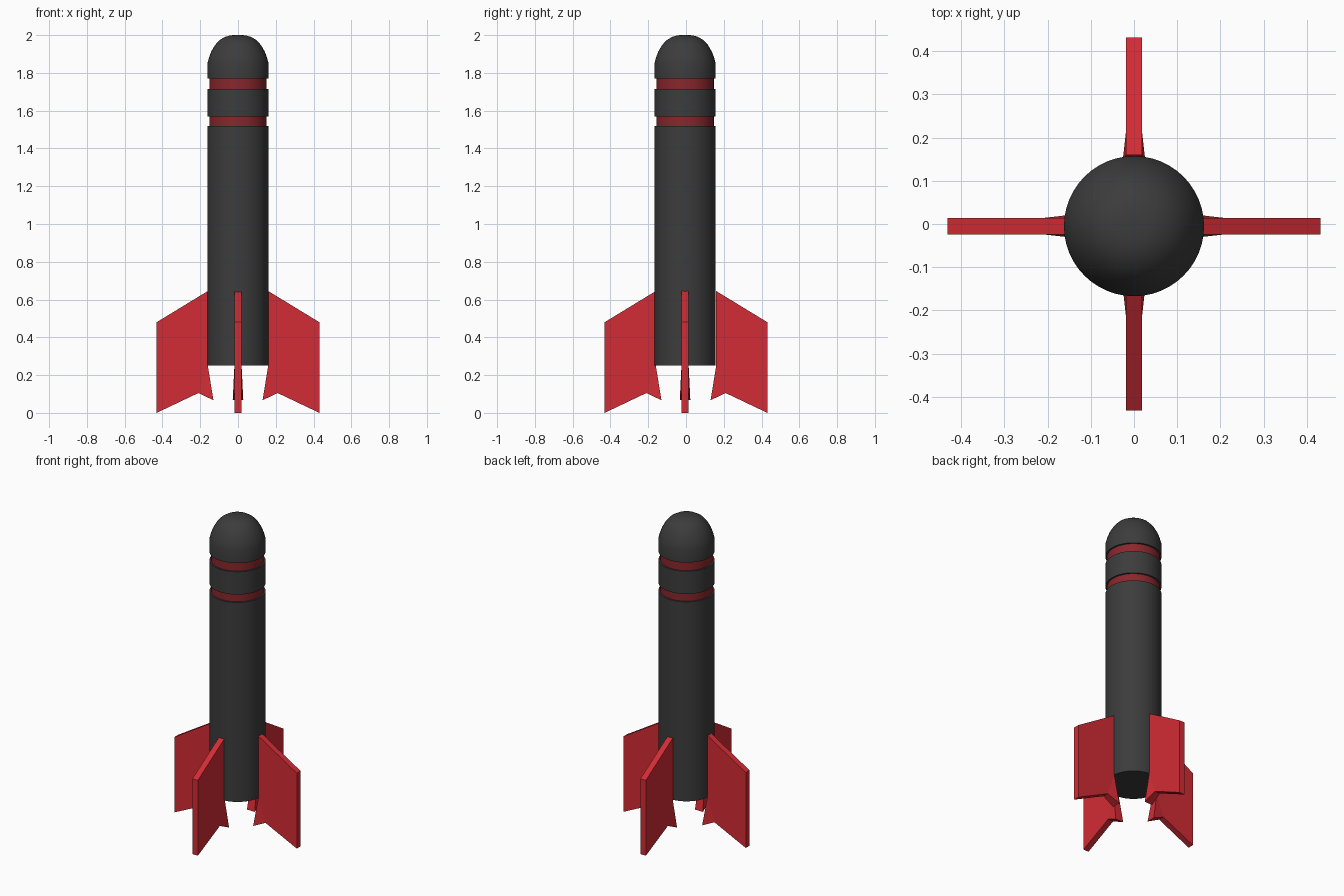
import bpy, bmesh, math
from mathutils import Matrix

if "Cube" in bpy.data.objects:
    bpy.data.objects.remove(bpy.data.objects["Cube"])

CY = -0.005  # body axis sits slightly forward


def material(name, color):
    m = bpy.data.materials.new(name)
    m.diffuse_color = (*color, 1)
    m.use_nodes = True
    m.node_tree.nodes["Principled BSDF"].inputs["Base Color"].default_value = m.diffuse_color
    return m


def finish(bm, name, mat):
    bmesh.ops.recalc_face_normals(bm, faces=bm.faces)
    me = bpy.data.meshes.new(name)
    bm.to_mesh(me)
    bm.free()
    me.materials.append(mat)
    ob = bpy.data.objects.new(name, me)
    bpy.context.collection.objects.link(ob)
    return ob


def lathe(name, profile, mat, n=48):
    """Revolve (radius, z) points about the body axis and cap both ends."""
    bm = bmesh.new()
    rings = [[bm.verts.new((r * math.cos(2 * math.pi * i / n),
                            CY + r * math.sin(2 * math.pi * i / n), z))
              for i in range(n)] for r, z in profile]
    for a, b in zip(rings, rings[1:]):
        for i in range(n):
            j = (i + 1) % n
            bm.faces.new((a[i], a[j], b[j], b[i]))
    bm.faces.new(rings[0])
    bm.faces.new(rings[-1])
    ob = finish(bm, name, mat)
    bpy.ops.object.select_all(action='DESELECT')
    ob.select_set(True)
    bpy.context.view_layer.objects.active = ob
    bpy.ops.object.shade_smooth_by_angle(angle=math.radians(25))
    return ob


dark = material("dark_grey", (0.045, 0.045, 0.045))
red = material("red", (0.65, 0.025, 0.035))
band_red = material("band_red", (0.25, 0.02, 0.025))

# Body tube, middle collar and rounded nose
R = 0.162
lathe("body_tube", [(R, 0.25), (R, 1.52)], dark)
lathe("collar", [(R, 1.57), (R, 1.715)], dark)
lathe("nose", [(R, 1.77), (R, 1.85), (0.154, 1.88), (0.142, 1.912), (0.122, 1.947),
               (0.098, 1.973), (0.07, 1.99), (0.04, 1.999), (0.01, 2.0)], dark)

# Recessed red bands
for i, (z0, z1) in enumerate([(1.52, 1.57), (1.715, 1.77)]):
    lathe(f"band_{i + 1}", [(0.152, z0), (0.152, z1)], band_red)

# Fins: (distance out, z, half thickness), flared at the inner foot
FIN = [(0.16, 0.645, 0.019), (0.431, 0.48, 0.019), (0.431, 0.0, 0.019),
       (0.21, 0.105, 0.019), (0.13, 0.067, 0.028), (0.16, 0.25, 0.019)]
for k, side in enumerate(["right", "back", "left", "front"]):
    bm = bmesh.new()
    a = [bm.verts.new((x, -w, z)) for x, z, w in FIN]
    b = [bm.verts.new((x, w, z)) for x, z, w in FIN]
    for s in (a, b):
        bm.faces.new((s[0], s[1], s[2], s[3], s[5]))
        bm.faces.new((s[3], s[4], s[5]))
    for i in range(6):
        j = (i + 1) % 6
        bm.faces.new((a[i], a[j], b[j], b[i]))
    offset = Matrix.Translation((0, CY if k % 2 == 0 else 0, 0))
    bm.transform(offset @ Matrix.Rotation(k * math.pi / 2, 4, 'Z'))
    finish(bm, f"fin_{side}", red)
